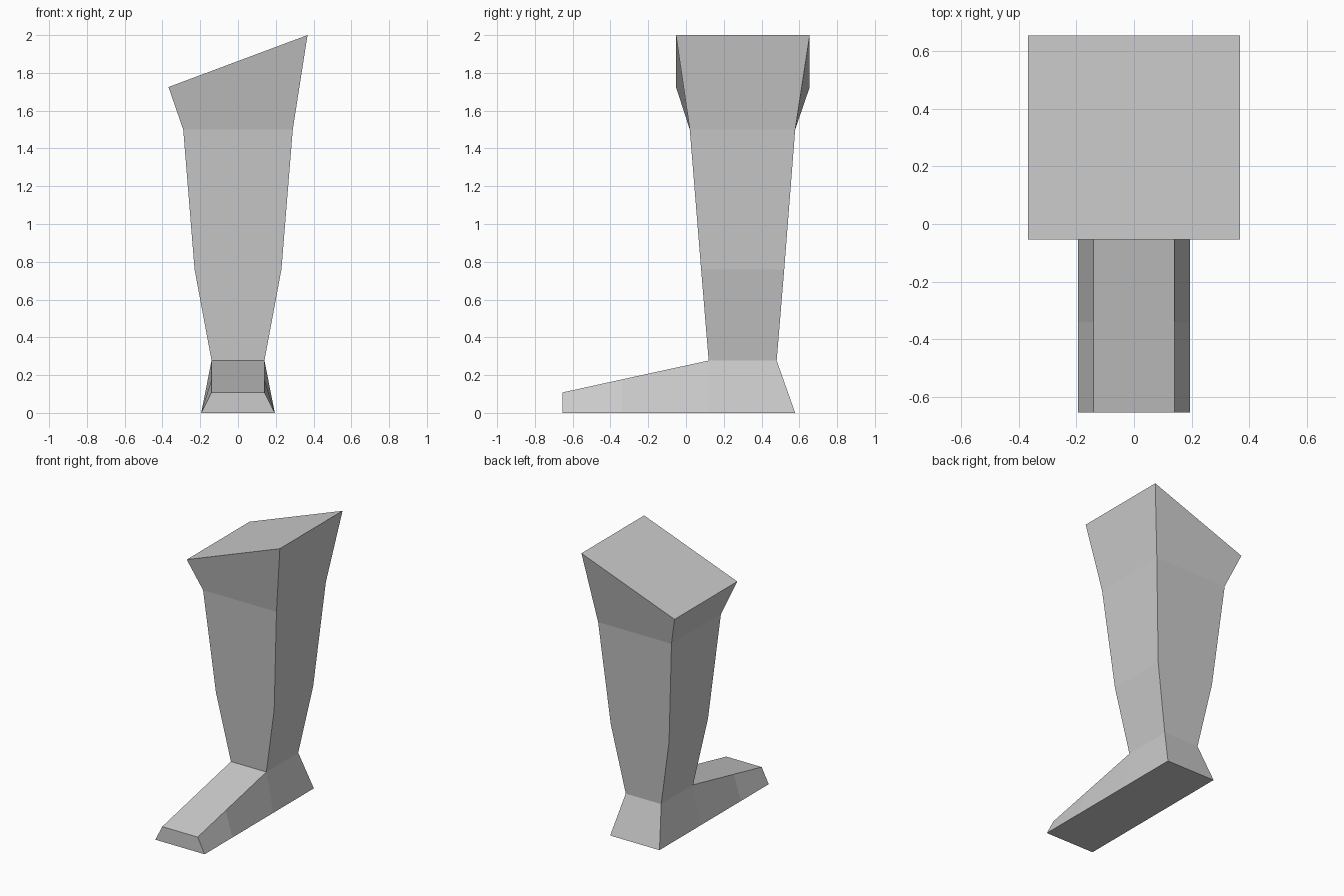
import bpy, bmesh

cube = bpy.data.objects.get("Cube")
if cube:
    bpy.data.objects.remove(cube, do_unlink=True)

grey = bpy.data.materials.new("plain grey")
grey.use_nodes = True
colour = (0.6, 0.6, 0.6, 1)
grey.diffuse_color = colour
grey.node_tree.nodes["Principled BSDF"].inputs["Base Color"].default_value = colour


def loft(name, rings, cap_start=True, cap_end=True, open_side=None):
    """Join four-cornered rings; open_side = (segment, side) left without a face."""
    bm = bmesh.new()
    loops = [[bm.verts.new(p) for p in ring] for ring in rings]
    for seg, (a, b) in enumerate(zip(loops, loops[1:])):
        for i in range(4):
            j = (i + 1) % 4
            if (seg, i) != open_side:
                bm.faces.new((a[i], a[j], b[j], b[i]))
    if cap_start:
        bm.faces.new(loops[0][::-1])
    if cap_end:
        bm.faces.new(loops[-1])
    mesh = bpy.data.meshes.new(name)
    bm.to_mesh(mesh)
    bm.free()
    mesh.materials.append(grey)
    obj = bpy.data.objects.new(name, mesh)
    bpy.context.collection.objects.link(obj)
    return obj


def leg_ring(half_x, front, back, z_right, z_left):
    return [(-half_x, front, z_right), (half_x, front, z_left),
            (half_x, back, z_left), (-half_x, back, z_right)]


def foot_ring(y_sole, y_top, z_top):
    return [(-0.195, y_sole, 0), (-0.14, y_top, z_top),
            (0.14, y_top, z_top), (0.195, y_sole, 0)]


# Leg: ankle, calf, knee and slanted top, open where it meets the foot
loft("leg", [
    leg_ring(0.14, 0.12, 0.48, 0.277, 0.277),
    leg_ring(0.23, 0.08, 0.52, 0.76, 0.76),
    leg_ring(0.29, 0.02, 0.578, 1.5, 1.5),
    leg_ring(0.368, -0.053, 0.655, 1.725, 2.0),
], cap_start=False)

# Foot: toe, instep, ankle front and heel, open under the leg
loft("foot", [
    foot_ring(-0.655, -0.655, 0.108),
    foot_ring(-0.34, -0.34, 0.177),
    foot_ring(0.12, 0.12, 0.277),
    foot_ring(0.578, 0.48, 0.277),
], open_side=(2, 1))
